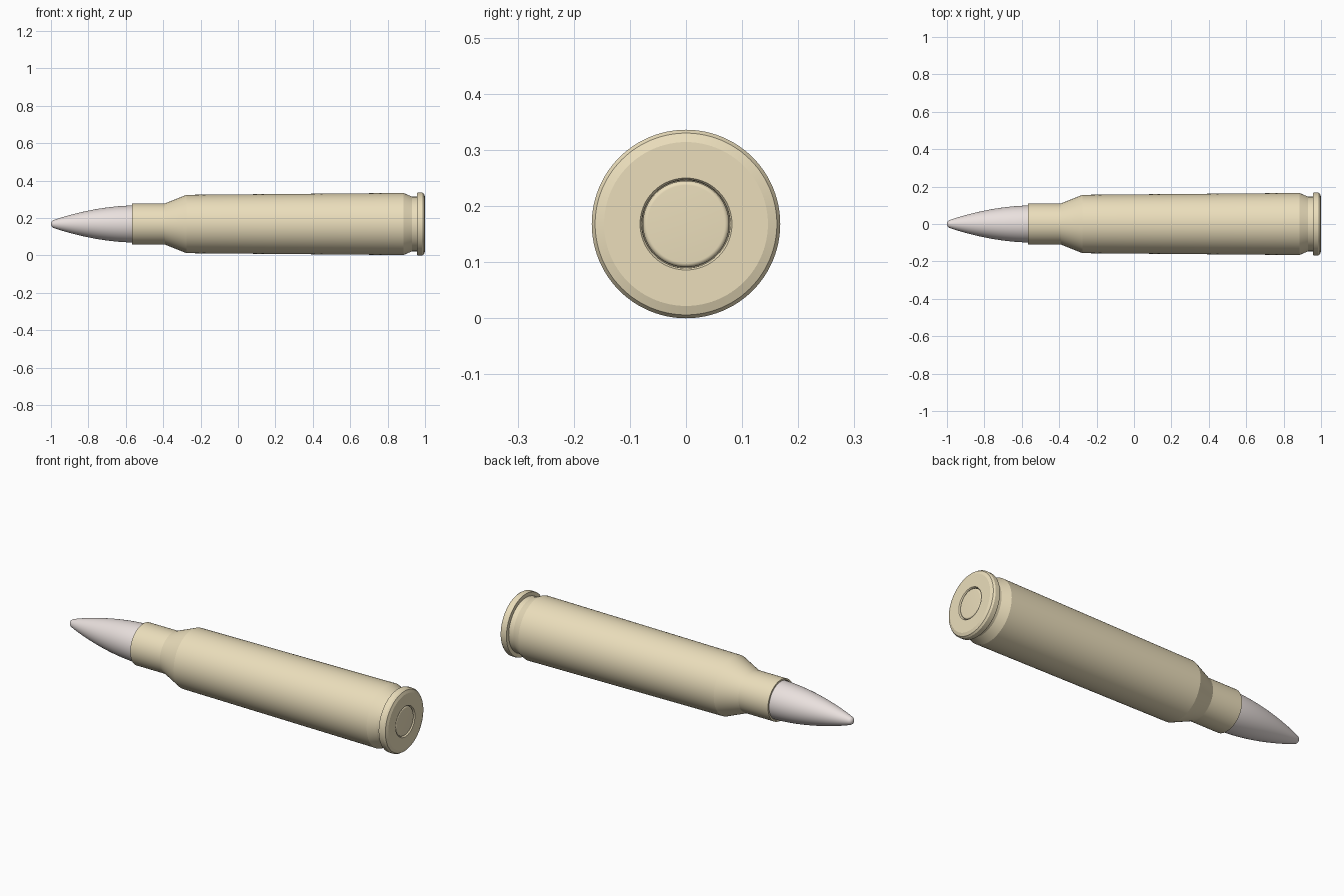
import bpy, bmesh, math

if "Cube" in bpy.data.objects:
    bpy.data.objects.remove(bpy.data.objects["Cube"])

AXIS_Z = 0.168
SEGMENTS = 96


def material(name, color):
    mat = bpy.data.materials.new(name)
    mat.diffuse_color = (*color, 1)
    mat.use_nodes = True
    mat.node_tree.nodes["Principled BSDF"].inputs["Base Color"].default_value = mat.diffuse_color
    return mat


def lathe(name, profile, mat):
    """Revolve (x, radius) points about the long axis; radius 0 is a pole."""
    bm = bmesh.new()
    rings = []
    for x, r in profile:
        if r == 0:
            rings.append([bm.verts.new((x, 0, AXIS_Z))] * SEGMENTS)
        else:
            angles = [2 * math.pi * i / SEGMENTS for i in range(SEGMENTS)]
            rings.append([bm.verts.new((x, r * math.cos(a), AXIS_Z + r * math.sin(a)))
                          for a in angles])
    for a, b in zip(rings, rings[1:]):
        for i in range(SEGMENTS):
            j = (i + 1) % SEGMENTS
            bm.faces.new(dict.fromkeys((a[i], a[j], b[j], b[i])))
    bmesh.ops.recalc_face_normals(bm, faces=bm.faces)
    mesh = bpy.data.meshes.new(name)
    bm.to_mesh(mesh)
    bm.free()
    mesh.materials.append(mat)
    obj = bpy.data.objects.new(name, mesh)
    bpy.context.collection.objects.link(obj)
    bpy.ops.object.select_all(action='DESELECT')
    obj.select_set(True)
    bpy.context.view_layer.objects.active = obj
    bpy.ops.object.shade_smooth_by_angle(angle=math.radians(16))
    return obj


brass = material("brass", (0.83, 0.73, 0.50))
jacket = material("pale_jacket", (0.82, 0.75, 0.73))

# Case: mouth, neck, shoulder, body, extractor groove, rim, primer pocket
lathe("case", [
    (-0.54, 0), (-0.54, 0.101), (-0.567, 0.101), (-0.567, 0.110),
    (-0.39, 0.110), (-0.275, 0.156), (0.885, 0.166), (0.93, 0.146),
    (0.957, 0.146), (0.957, 0.166), (0.961, 0.168), (0.985, 0.168),
    (0.994, 0.162), (1.0, 0.146), (1.0, 0.082), (0.996, 0.079),
    (0.985, 0.078), (0.985, 0)], brass)

# Primer: low disc with rounded edge
edge = [(0.990 + 0.008 * math.sin(t), 0.069 + 0.008 * math.cos(t))
        for t in (math.pi / 2 * i / 8 for i in range(9))]
lathe("primer", [(0.98, 0), (0.98, 0.077)] + edge + [(0.998, 0)], brass)

# Bullet: rounded tip blending into a curved nose, seated in the neck
tip = [(-0.98 - 0.02 * math.cos(t), 0.022 * math.sin(t))
       for t in (math.radians(75) * i / 7 for i in range(8))]
nose = []
for i in range(1, 17):
    t = i / 16
    nose.append((-0.984 + 0.434 * t, 0.0225 + 0.0765 * (1 - (1 - t) ** 1.85)))
lathe("bullet", tip + nose + [(-0.53, 0.099), (-0.53, 0)], jacket)
